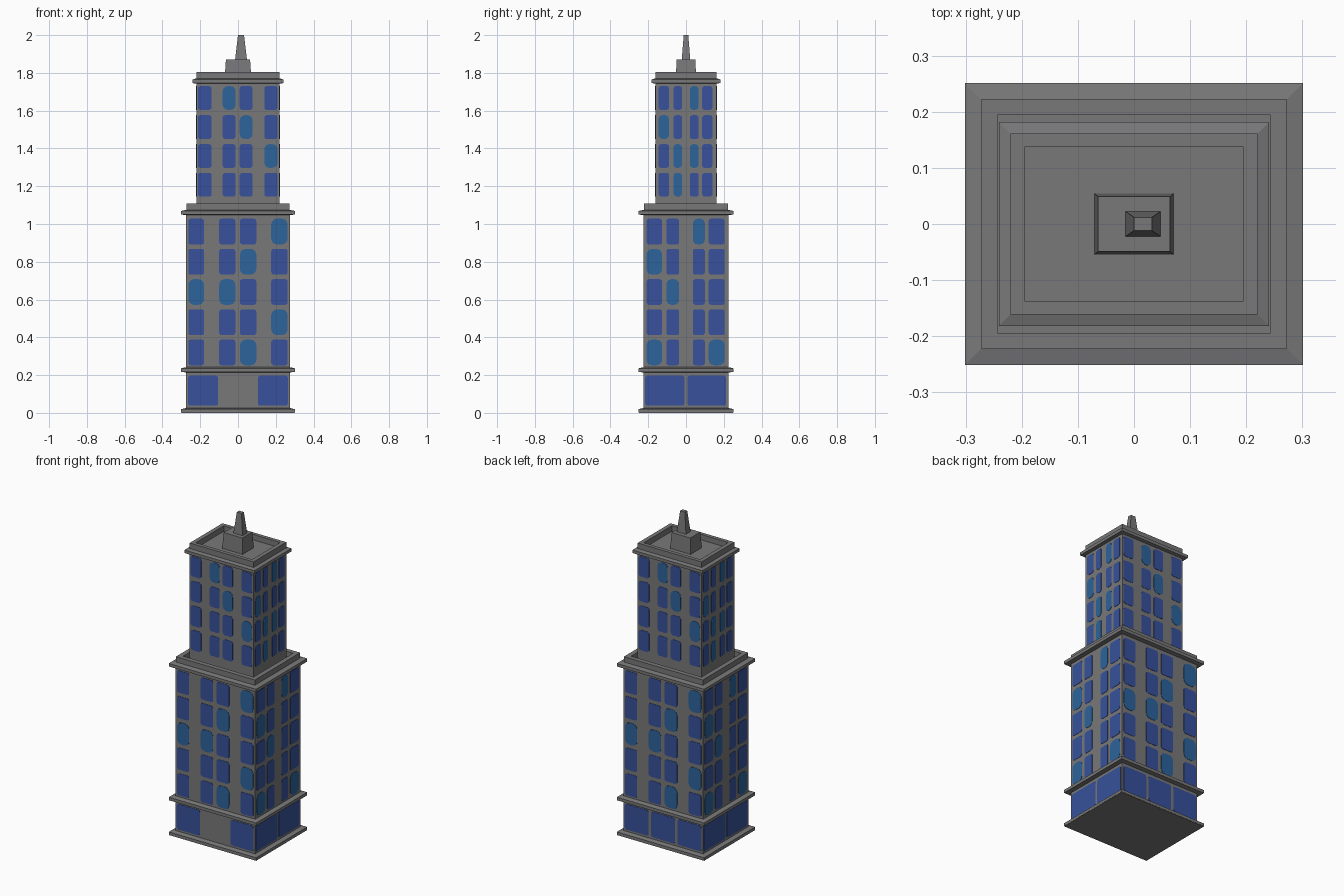
import bpy, bmesh, math
from mathutils import Matrix, Vector

if "Cube" in bpy.data.objects:
    bpy.data.objects.remove(bpy.data.objects["Cube"])


def mat(name, r, g, b):
    m = bpy.data.materials.new(name)
    m.diffuse_color = (r, g, b, 1)
    m.use_nodes = True
    m.node_tree.nodes["Principled BSDF"].inputs["Base Color"].default_value = m.diffuse_color
    return m


STONE = mat("grey_stone", 0.19, 0.19, 0.195)
DARK = mat("blue_glass", 0.038, 0.083, 0.33)
LIGHT = mat("light_blue_glass", 0.025, 0.125, 0.33)


def finish(bm, name, mats):
    bmesh.ops.recalc_face_normals(bm, faces=bm.faces)
    me = bpy.data.meshes.new(name)
    bm.to_mesh(me)
    bm.free()
    for m in mats:
        me.materials.append(m)
    ob = bpy.data.objects.new(name, me)
    bpy.context.collection.objects.link(ob)
    return ob


def loft(name, rings, cx=0.0):
    """Stack of rectangles (half x, half y, z), capped at both ends."""
    bm = bmesh.new()
    loops = [[bm.verts.new((cx + sx * hx, sy * hy, z))
              for sx, sy in ((-1, -1), (1, -1), (1, 1), (-1, 1))]
             for hx, hy, z in rings]
    for a, b in zip(loops, loops[1:]):
        for i in range(4):
            j = (i + 1) % 4
            bm.faces.new((a[i], a[j], b[j], b[i]))
    bm.faces.new(loops[0])
    bm.faces.new(loops[-1])
    return finish(bm, name, [STONE])


def ledge(name, hx, hy, z0, z1, out):
    """Projecting band with a slightly sloped top."""
    zm = z1 - 0.006
    loft(name, [(hx, hy, z0), (hx + out, hy + out, z0 + 0.003),
                (hx + out, hy + out, zm), (hx, hy, z1)])


def windows(name, plates, hx, hy):
    """plates: (side, u0, u1, z0, z1, light); side 0 front, 1 right, 2 back, 3 left."""
    bm = bmesh.new()
    for side, u0, u1, z0, z1, light in plates:
        d = hy if side % 2 == 0 else hx
        r = min(0.03 if light else 0.013, (u1 - u0) * 0.4)
        rot = Matrix.Rotation(side * math.pi / 2, 3, 'Z')
        pts = []
        for k, (cu, cz) in enumerate(((u1 - r, z1 - r), (u0 + r, z1 - r),
                                      (u0 + r, z0 + r), (u1 - r, z0 + r))):
            for s in range(4):
                a = (k + s / 3) * math.pi / 2
                pts.append((cu + r * math.cos(a), cz + r * math.sin(a)))
        outer = [bm.verts.new(rot @ Vector((u, -d - 0.002, z))) for u, z in pts]
        inner = [bm.verts.new(rot @ Vector((u, -d + 0.001, z))) for u, z in pts]
        faces = [bm.faces.new(outer), bm.faces.new(inner[::-1])]
        for i in range(len(pts)):
            j = (i + 1) % len(pts)
            faces.append(bm.faces.new((outer[i], outer[j], inner[j], inner[i])))
        for f in faces:
            f.material_index = int(light)
    finish(bm, name, [DARK, LIGHT])


def grid(cols_x, cols_y, rows, half_h, lit_x, lit_y):
    out = []
    for side in range(4):
        cols, lit = (cols_x, lit_x) if side % 2 == 0 else (cols_y, lit_y)
        for r, z in enumerate(rows):
            for c, (u0, u1) in enumerate(cols):
                out.append((side, u0, u1, z - half_h, z + half_h, (r, c) in lit))
    return out


# lower block: plinth, shop floor, band, main floors, cornice, open parapet
ledge("plinth", 0.274, 0.224, 0.0, 0.026, 0.027)
loft("plinth_base", [(0.30, 0.25, 0.0), (0.30, 0.25, 0.018)])
loft("shop_floor", [(0.274, 0.224, 0.01), (0.274, 0.224, 0.23)])
ledge("shop_band", 0.274, 0.224, 0.214, 0.242, 0.027)
loft("main_floors", [(0.274, 0.224, 0.23), (0.274, 0.224, 1.06)])
ledge("main_cornice", 0.272, 0.222, 1.047, 1.075, 0.029)
loft("main_parapet", [(0.272, 0.223, 1.055), (0.272, 0.223, 1.108),
                      (0.243, 0.194, 1.108), (0.243, 0.194, 1.076)])

# upper block
loft("upper_floors", [(0.22, 0.161, 1.06), (0.22, 0.161, 1.755)])
ledge("upper_cornice", 0.22, 0.161, 1.743, 1.771, 0.021)
loft("upper_parapet", [(0.22, 0.161, 1.75), (0.22, 0.161, 1.806),
                       (0.194, 0.138, 1.806), (0.194, 0.138, 1.772)])

# roof house and spire
loft("roof_house", [(0.071, 0.055, 1.765), (0.064, 0.049, 1.87)])
loft("spire", [(0.032, 0.023, 1.865), (0.016, 0.012, 2.0)], cx=0.016)

# main windows
windows("main_windows", grid(
    [(-0.263, -0.179), (-0.10, -0.014), (0.010, 0.097), (0.176, 0.263)],
    [(-0.209, -0.126), (-0.104, -0.036), (0.036, 0.10), (0.12, 0.205)],
    [0.96, 0.80, 0.64, 0.48, 0.32], 0.068,
    {(0, 3), (1, 2), (2, 0), (2, 1), (3, 3), (4, 2)},
    {(0, 2), (1, 0), (2, 1), (4, 0), (4, 3)}), 0.274, 0.224)

# upper windows
windows("upper_windows", grid(
    [(-0.212, -0.14), (-0.081, -0.013), (0.009, 0.077), (0.139, 0.209)],
    [(-0.145, -0.09), (-0.066, -0.021), (0.02, 0.067), (0.086, 0.14)],
    [1.667, 1.513, 1.36, 1.208], 0.063,
    {(0, 1), (1, 2), (2, 3)},
    {(0, 2), (1, 0), (2, 1), (2, 2), (3, 1)}), 0.22, 0.161)

# shop windows: two on the front beside the entrance, three on the back, two per side
shop = {0: [(-0.264, -0.105), (0.105, 0.264)],
        1: [(-0.217, -0.008), (0.008, 0.213)],
        2: [(-0.264, -0.10), (-0.082, 0.082), (0.10, 0.264)],
        3: [(-0.217, -0.008), (0.008, 0.213)]}
windows("shop_windows", [(s, a, b, 0.038, 0.197, False)
                         for s, spans in shop.items() for a, b in spans], 0.274, 0.224)
